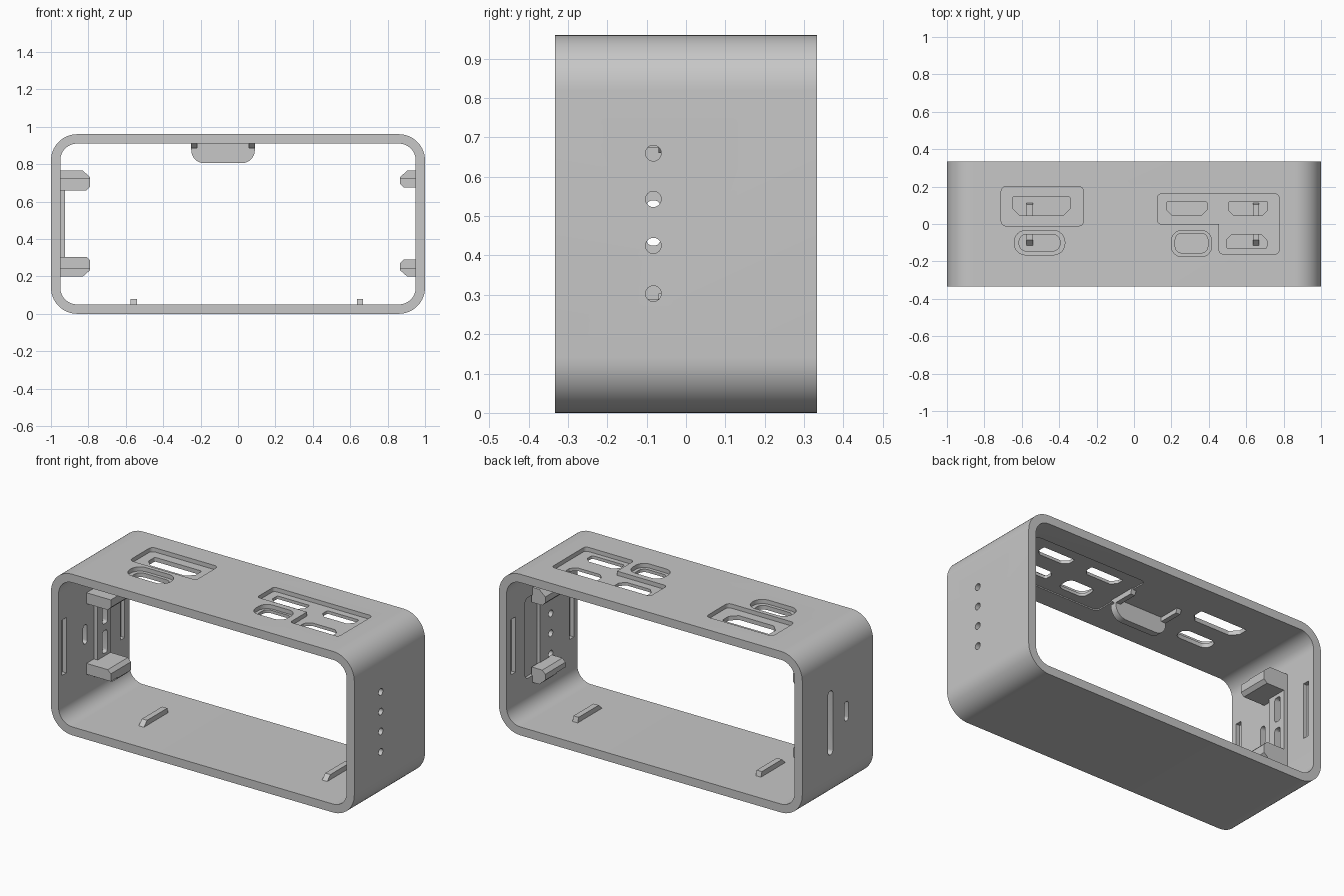
import bpy, bmesh, math
from mathutils import Vector

old = bpy.data.objects.get("Cube")
if old:
    bpy.data.objects.remove(old, do_unlink=True)

grey = bpy.data.materials.new("plain grey")
grey.use_nodes = True
grey.diffuse_color = (0.57, 0.57, 0.57, 1)
grey.node_tree.nodes["Principled BSDF"].inputs["Base Color"].default_value = (0.57, 0.57, 0.57, 1)

MID = 0.482   # mid height of the side wall details


def rounded(pts, r, n=6):
    """Round every corner of a polygon with true arcs."""
    pts = [Vector(p) for p in pts]
    out = []
    for i, p in enumerate(pts):
        u = (pts[i - 1] - p).normalized()
        v = (pts[(i + 1) % len(pts)] - p).normalized()
        half = u.angle(v) / 2
        c = p + (u + v).normalized() * r / math.sin(half)
        t = r / math.tan(half)
        a, b = (p + u * t - c).normalized(), (p + v * t - c).normalized()
        out += [c + a.slerp(b, k / n).normalized() * r for k in range(n + 1)]
    return out


def rect(x0, x1, y0, y1):
    return [(x0, y0), (x1, y0), (x1, y1), (x0, y1)]


def prism(name, pts, axis, lo, hi):
    """Extrude a 2D outline along an axis."""
    place = {"x": lambda p, d: (d, p[0], p[1]),
             "y": lambda p, d: (p[0], d, p[1]),
             "z": lambda p, d: (p[0], p[1], d)}[axis]
    bm = bmesh.new()
    base = bm.faces.new([bm.verts.new(place(p, lo)) for p in pts])
    top = bmesh.ops.extrude_face_region(bm, geom=[base])["geom"]
    shift = Vector(place((0, 0), hi - lo))
    bmesh.ops.translate(bm, vec=shift, verts=[g for g in top if isinstance(g, bmesh.types.BMVert)])
    bmesh.ops.recalc_face_normals(bm, faces=bm.faces)
    mesh = bpy.data.meshes.new(name)
    bm.to_mesh(mesh)
    bm.free()
    mesh.materials.append(grey)
    ob = bpy.data.objects.new(name, mesh)
    bpy.context.collection.objects.link(ob)
    return ob


def cut(target, pts, axis, lo, hi):
    """Subtract a prism from a part."""
    cutter = prism("cutter", pts, axis, lo, hi)
    cutter.hide_render = True
    mod = target.modifiers.new("cut", "BOOLEAN")
    mod.operation, mod.solver, mod.object = "DIFFERENCE", "EXACT", cutter
    bpy.context.view_layer.objects.active = target
    bpy.ops.object.modifier_apply(modifier=mod.name)
    bpy.data.objects.remove(cutter, do_unlink=True)


def smooth(ob):
    bpy.ops.object.select_all(action="DESELECT")
    ob.select_set(True)
    bpy.context.view_layer.objects.active = ob
    bpy.ops.object.shade_smooth_by_angle(angle=math.radians(30))


# Case: open rounded sleeve
case = prism("case", rounded(rect(-1, 1, 0, 0.96), 0.14, 14), "y", -0.333, 0.333)
cut(case, rounded(rect(-0.95, 0.95, 0.05, 0.91), 0.09, 14), "y", -0.5, 0.5)

# Shallow inset under the roof around the port group
cut(case, rounded(rect(0.08, 0.82, -0.21, 0.19), 0.03), "z", 0.88, 0.917)

# Port recesses in the roof
group = [(0.125, 0), (0.455, 0), (0.455, -0.16), (0.775, -0.16), (0.775, 0.16), (0.125, 0.16)]
recesses = [(rect(-0.71, -0.27, -0.01, 0.2), 0.025),
            (rect(-0.64, -0.37, -0.165, -0.035), 0.06),
            (rect(0.2, 0.415, -0.175, -0.035), 0.055)]
for outline, r in recesses:
    cut(case, rounded(outline, r), "z", 0.935, 1.1)
# the inner corner of the group stays concave
cut(case, rounded(rect(0.125, 0.775, 0, 0.16), 0.02), "z", 0.935, 1.1)
cut(case, rounded(rect(0.455, 0.775, -0.16, 0.1), 0.02), "z", 0.935, 1.1)


# Port openings, some with two chamfered corners
def port(x0, x1, y0, y1, c):
    """y0 is the chamfered side."""
    s = c if y1 > y0 else -c
    return [(x0 + c, y0), (x1 - c, y0), (x1, y0 + s), (x1, y1), (x0, y1), (x0, y0 + s)]


openings = [(port(-0.65, -0.34, 0.045, 0.145, 0.04), 0.01),
            (port(0.175, 0.39, 0.045, 0.12, 0.03), 0.01),
            (port(0.505, 0.715, 0.045, 0.12, 0.03), 0.01),
            (port(0.495, 0.71, -0.055, -0.13, 0.03), 0.01),
            (rect(-0.615, -0.395, -0.145, -0.055), 0.04),
            (rect(0.22, 0.395, -0.155, -0.05), 0.035)]
for outline, r in openings:
    cut(case, rounded(outline, r, 4), "z", 0.8, 1.1)

# Indicator holes in the left wall
for z in (0.303, 0.425, 0.543, 0.66):
    ring = [(-0.083 + 0.02 * math.cos(math.tau * k / 24), z + 0.02 * math.sin(math.tau * k / 24))
            for k in range(24)]
    cut(case, ring, "x", 0.8, 1.1)

# Slots through the right wall
cut(case, rounded(rect(-0.101, -0.065, 0.425, 0.54), 0.016), "x", -1.1, -0.8)
cut(case, rounded(rect(0.045, 0.09, 0.28, 0.66), 0.02), "x", -1.1, -0.8)

# Snap grooves inside both side walls, and the pocket in the left wall
for side in (-1, 1):
    for y in (-0.28, 0.27):
        lo, hi = sorted((side * 0.92, side * 0.975))
        cut(case, rect(y - 0.02, y + 0.02, 0.32, 0.65), "x", lo, hi)
cut(case, rounded(rect(0.02, 0.16, 0.24, 0.72), 0.03), "x", 0.9, 0.968)
smooth(case)

# Floor ribs with sloped ends
for name, x in (("right_floor_rib", -0.557), ("left_floor_rib", 0.652)):
    prism(name, [(-0.12, 0.045), (0.115, 0.045), (0.105, 0.08), (-0.085, 0.08)], "x", x - 0.017, x + 0.017)

# Roof clip: tab with rounded lower corners, notched at the top, and two ribs
tab = [p for p in rounded(rect(-0.25, 0.09, 0.805, 1), 0.07, 8) if p.y < 0.88]
tab += [(0.09, 0.887), (0.06, 0.887), (0.06, 0.915), (-0.22, 0.915), (-0.22, 0.887), (-0.25, 0.887)]
smooth(prism("roof_clip", tab, "y", -0.08, -0.04))
for name, x in (("roof_clip_right_rib", -0.25), ("roof_clip_left_rib", 0.06)):
    prism(name, [(-0.08, 0.915), (-0.05, 0.885), (0.08, 0.885), (0.09, 0.915)], "x", x, x + 0.03)

# Wall arms: chamfered blocks, mirrored above and below the middle
for level, s in (("upper", 1), ("lower", -1)):
    def flip(pts):
        return [(x, MID + s * (z - MID)) for x, z in pts]

    big_front = [(-0.955, 0.725), (-0.79, 0.725), (-0.79, 0.68), (-0.81, 0.66), (-0.955, 0.66)]
    big_rear = [(-0.955, 0.765), (-0.83, 0.765), (-0.79, 0.73), (-0.79, 0.68), (-0.81, 0.66), (-0.955, 0.66)]
    small_front = [(0.955, 0.725), (0.865, 0.725), (0.865, 0.695), (0.885, 0.675), (0.955, 0.675)]
    small_rear = [(0.955, 0.765), (0.905, 0.765), (0.865, 0.73), (0.865, 0.695), (0.885, 0.675), (0.955, 0.675)]
    prism(level + "_right_arm_front", flip(big_front), "y", -0.07, 0.0)
    prism(level + "_right_arm", flip(big_rear), "y", 0.0, 0.12)
    prism(level + "_left_arm_front", flip(small_front), "y", -0.1, -0.02)
    prism(level + "_left_arm", flip(small_rear), "y", -0.02, 0.09)

# Spine between the right arms, pierced by two openings
spine = prism("right_spine", rect(0.0, 0.12, 0.29, 0.68), "x", -0.952, -0.925)
for z0, z1 in ((0.32, 0.455), (0.495, 0.64)):
    cut(spine, rounded(rect(0.045, 0.09, z0, z1), 0.015), "x", -1, -0.9)
smooth(spine)
